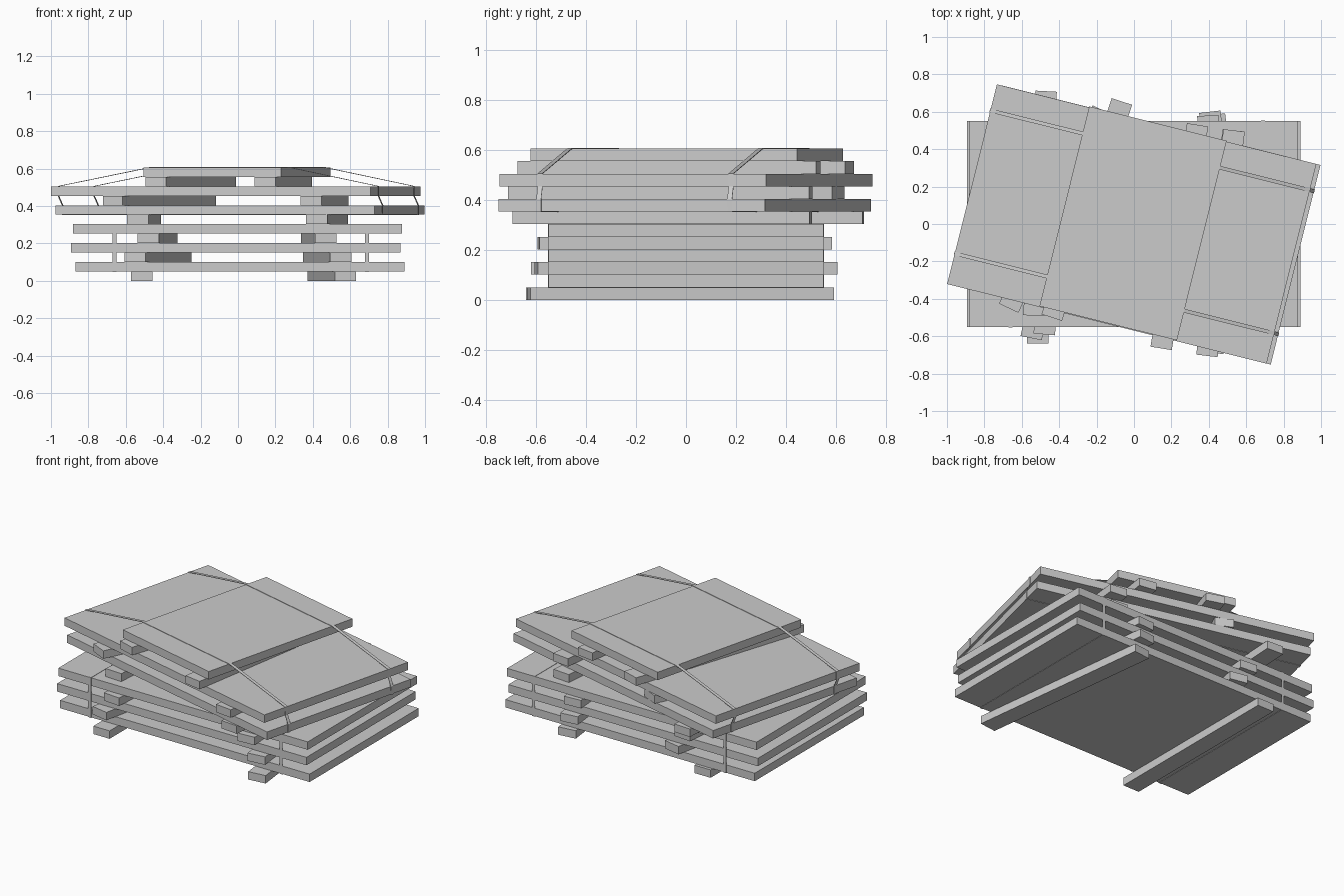
import bpy, bmesh, math
from mathutils import Matrix, Vector

cube = bpy.data.objects.get("Cube")
if cube:
    bpy.data.objects.remove(cube, do_unlink=True)

T = 0.0505           # thickness of every layer
TURN = math.radians(-14)

grey = bpy.data.materials.new("concrete_grey")
grey.use_nodes = True
GREY = (0.6, 0.6, 0.6, 1)
grey.diffuse_color = GREY
grey.node_tree.nodes["Principled BSDF"].inputs["Base Color"].default_value = GREY


def add_object(name, bm, matrix):
    mesh = bpy.data.meshes.new(name)
    bm.to_mesh(mesh)
    bm.free()
    mesh.materials.append(grey)
    obj = bpy.data.objects.new(name, mesh)
    obj.matrix_world = matrix
    bpy.context.collection.objects.link(obj)
    return obj


def slab(name, x, y, layer, length, depth, angle):
    bm = bmesh.new()
    bmesh.ops.create_cube(bm, size=1, matrix=Matrix.Diagonal((length, depth, T, 1)))
    place = Matrix.Translation((x, y, (layer + 0.5) * T)) @ Matrix.Rotation(angle, 4, "Z")
    return add_object(name, bm, place)


def bearer(name, layer, front, back):
    # a bar laid between two end points
    f, b = Vector(front), Vector(back)
    mid, run = (f + b) / 2, b - f
    slab(name, mid.x, mid.y, layer, 0.115, run.length, math.atan2(-run.x, run.y))


def strap(name, path, offset, angle):
    # closed band following a (u, z) outline, thickened outwards
    bm = bmesh.new()
    rings = [[bm.verts.new((u, v, z)) for v in (offset - 0.01, offset + 0.01)] for u, z in path]
    for a, b in zip(rings, rings[1:] + rings[:1]):
        bm.faces.new((a[0], b[0], b[1], a[1]))
    bmesh.ops.reverse_faces(bm, faces=bm.faces[:])
    centre = Vector((0, offset, 0.3))
    bm.normal_update()
    low = min(bm.faces, key=lambda f: f.calc_center_median().z)
    if low.normal.z > 0:
        bmesh.ops.reverse_faces(bm, faces=bm.faces[:])
    obj = add_object(name, bm, Matrix.Rotation(angle, 4, "Z"))
    mod = obj.modifiers.new("thickness", "SOLIDIFY")
    mod.thickness = 0.003
    mod.offset = 1


# Lower straight slabs
for i, x in enumerate((0.01, -0.012, -0.003)):
    slab(f"lower_slab_{i + 1}", x, 0, 2 * i + 1, 1.76, 1.1, 0)

# Upper turned slabs and the short top slab
slab("upper_slab_1", 0.01, -0.005, 7, 1.76, 1.1, TURN)
slab("upper_slab_2", -0.012, 0, 9, 1.76, 1.1, TURN)
slab("top_slab", -0.005, 0.003, 11, 0.757, 1.1, TURN)

# Spacer bars: front and back end of each right and left bar, by level
bars = (
    (((-0.515, -0.64), (-0.515, 0.57)), ((0.575, -0.63), (0.43, 0.585))),
    (((-0.55, -0.61), (-0.305, 0.58)), ((0.55, -0.6), (0.405, 0.6))),
    (((-0.48, -0.59), (-0.38, 0.58)), ((0.47, -0.59), (0.395, 0.58))),
    (((-0.535, -0.49), (-0.47, 0.71)), ((0.42, -0.69), (0.53, 0.5))),
    (((-0.67, -0.45), (-0.17, 0.61)), ((0.39, -0.705), (0.535, 0.5))),
    (((-0.44, -0.5), (-0.065, 0.655)), ((0.145, -0.665), (0.34, 0.53))),
)
for level, pair in enumerate(bars):
    for side, (front, back) in zip(("right", "left"), pair):
        bearer(f"{side}_bearer_{level + 1}", 2 * level, front, back)

# Straps around the lower slabs
lower_path = [(-0.55, T), (0.55, T), (0.55, 6 * T), (-0.55, 6 * T)]
for side, x in (("right", -0.66), ("left", 0.69)):
    strap(f"lower_strap_{side}", lower_path, -x, math.pi / 2)

# Straps around the upper slabs, sloping up to the top slab
upper_path = [
    (-0.869, 7 * T), (0.891, 7 * T), (0.891, 8 * T), (0.868, 9 * T), (0.868, 10 * T),
    (0.373, 12 * T), (-0.383, 12 * T), (-0.892, 10 * T), (-0.892, 9 * T), (-0.869, 8 * T),
]
for side, y in (("front", -0.385), ("back", 0.403)):
    strap(f"upper_strap_{side}", upper_path, y, TURN)
